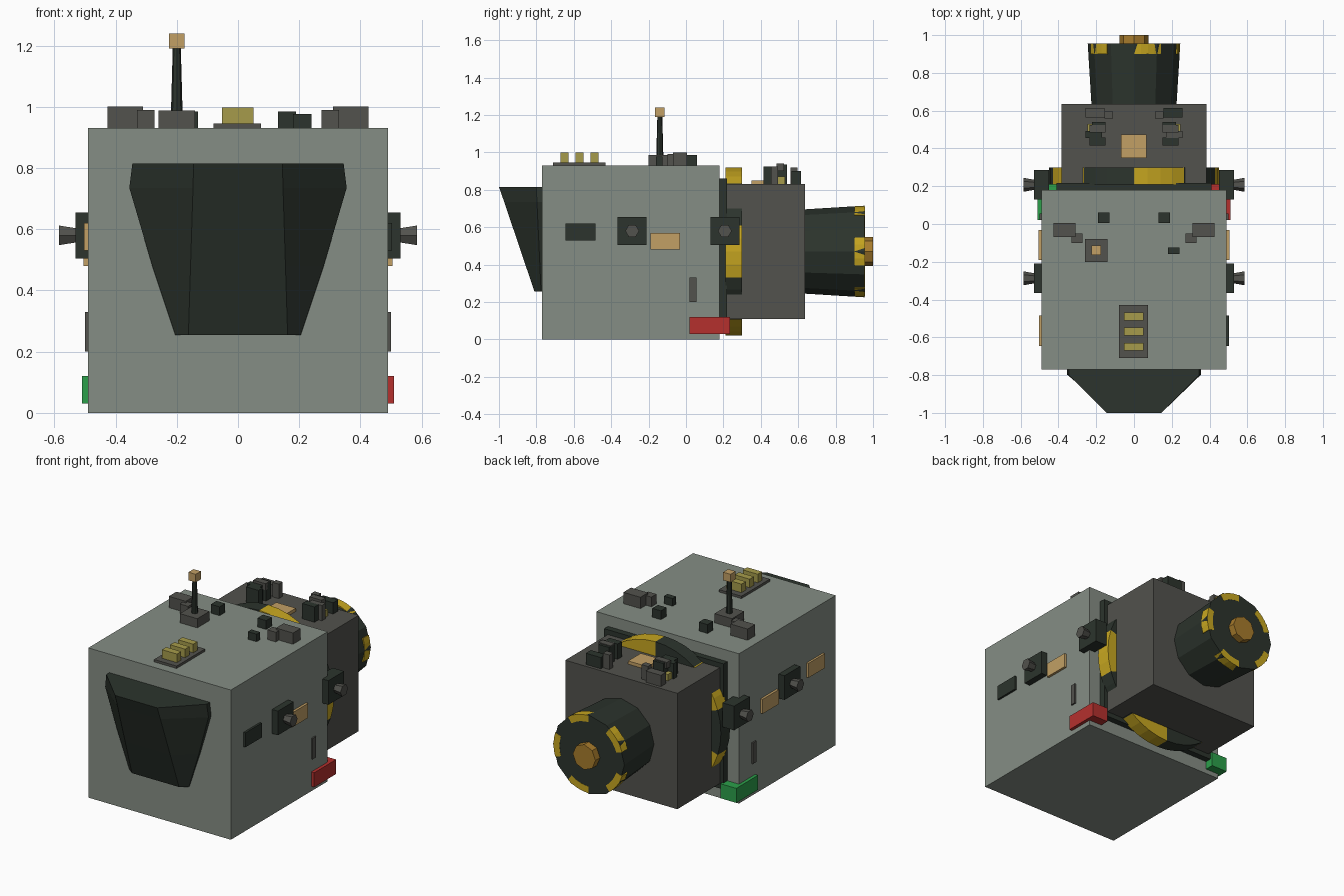
import bpy, bmesh, math
from mathutils import Matrix, Vector

if "Cube" in bpy.data.objects:
    bpy.data.objects.remove(bpy.data.objects["Cube"])


def material(name, r, g, b):
    m = bpy.data.materials.new(name)
    m.diffuse_color = (r, g, b, 1)
    m.use_nodes = True
    m.node_tree.nodes["Principled BSDF"].inputs["Base Color"].default_value = m.diffuse_color
    return m


HULL = material("hull_grey_green", .235, .27, .232)
DARK = material("dark_green", .025, .034, .026)
GREY = material("warm_grey", .085, .085, .075)
YELLOW = material("hazard_yellow", .58, .39, .015)
TAN = material("tan", .54, .35, .13)
OLIVE = material("olive_yellow", .38, .33, .07)
RED = material("red_light", .46, .03, .027)
GREEN = material("green_light", .025, .35, .07)
BRONZE = material("bronze", .39, .20, .025)


def finish(name, bm, mat):
    bmesh.ops.recalc_face_normals(bm, faces=bm.faces[:])
    me = bpy.data.meshes.new(name)
    bm.to_mesh(me)
    bm.free()
    me.materials.append(mat)
    ob = bpy.data.objects.new(name, me)
    bpy.context.collection.objects.link(ob)
    return ob


def box(name, x, y, z, mat):
    """Box from (low, high) pairs on each axis."""
    bm = bmesh.new()
    bmesh.ops.create_cube(bm, size=1)
    for v in bm.verts:
        v.co = Vector([(a + b) / 2 + c * (b - a) for (a, b), c in zip((x, y, z), v.co)])
    return finish(name, bm, mat)


def pair(name, x, y, z, mat, mat_left=None):
    """Box on the right side and its mirror on the left."""
    box(name + "_right", x, y, z, mat)
    box(name + "_left", (-x[1], -x[0]), y, z, mat_left or mat)


def frustum(name, start, end, r1, r2, sides, mat):
    a, b = Vector(start), Vector(end)
    bm = bmesh.new()
    rot = Vector((0, 0, 1)).rotation_difference(b - a).to_matrix().to_4x4()
    bmesh.ops.create_cone(bm, cap_ends=True, segments=sides, radius1=r1, radius2=r2,
                          depth=(b - a).length, matrix=Matrix.Translation((a + b) / 2) @ rot)
    return finish(name, bm, mat)


CZ = .47  # height of the engine axis


def arc(name, deg, r_in, r_out, y0, y1, mat, steps=4):
    """36 degree ring sector around the engine axis."""
    bm = bmesh.new()
    rows = []
    for i in range(steps + 1):
        t = math.radians(deg + 36 * i / steps)
        rows.append([bm.verts.new((r * math.cos(t), y, CZ + r * math.sin(t)))
                     for r, y in ((r_in, y0), (r_out, y0), (r_out, y1), (r_in, y1))])
    for p, q in zip(rows, rows[1:]):
        for k in range(4):
            bm.faces.new((p[k], p[(k + 1) % 4], q[(k + 1) % 4], q[k]))
    bm.faces.new(rows[0])
    bm.faces.new(rows[-1])
    return finish(name, bm, mat)


# main bodies
box("main_hull", (-.49, .49), (-.77, .18), (0, .93), HULL)
box("rear_hull", (-.385, .385), (.21, .635), (.11, .83), GREY)
box("collar", (-.41, .41), (.17, .218), (.08, .86), DARK)

# cockpit window: rings of (z, half width, front half width, front y, side y)
bm = bmesh.new()
rings = []
for z, w, fw, fy, sy in ((.815, .345, .145, -1, -.80), (.735, .355, .147, -.972, -.797),
                         (.48, .28, .155, -.886, -.785), (.255, .205, .162, -.81, -.775)):
    rings.append([bm.verts.new((x, y, z)) for x, y in
                  ((-w, -.76), (-w, sy), (-fw, fy), (fw, fy), (w, sy), (w, -.76))])
for p, q in zip(rings, rings[1:]):
    for k in range(6):
        bm.faces.new((p[k], p[(k + 1) % 6], q[(k + 1) % 6], q[k]))
bm.faces.new(rings[0])
bm.faces.new(rings[-1])
finish("cockpit_window", bm, DARK)

# striped coupling ring and engine
for i in range(10):
    start = -18 + 36 * i
    arc(f"coupling_ring_{i}", start, .33, .45, .21, .30, DARK if i % 2 else YELLOW)
    if i % 2 == 0:
        arc(f"engine_stripe_{i}", start, .20, .2415, .90, .956, YELLOW)
frustum("engine_bell", (0, .63, CZ), (0, .955, CZ), .225, .245, 12, DARK)
frustum("engine_exhaust", (0, .95, CZ), (0, 1, CZ), .078, .078, 8, BRONZE)

# side fittings
pair("front_panel", (.485, .503), (-.645, -.485), (.53, .62), DARK, TAN)
pair("middle_panel", (.485, .505), (-.19, -.032), (.48, .57), TAN)
pair("slot_panel", (.485, .499), (.02, .055), (.2, .33), GREY)
box("red_marker", (.4, .51), (.02, .235), (.03, .12), RED)
box("green_marker", (-.51, -.4), (.02, .235), (.03, .12), GREEN)
for label, y0, y1, x0 in (("front", -.365, -.21, .485), ("rear", .13, .285, .45)):
    pair(label + "_thruster", (x0, .53), (y0, y1), (.505, .655), DARK)
    yc = (y0 + y1) / 2
    for s, side in ((1, "right"), (-1, "left")):
        frustum(f"{label}_thruster_nozzle_{side}", (s * .525, yc, .58), (s * .585, yc, .58),
                .026, .037, 6, GREY)

# roof vents
box("vent_base", (-.08, .075), (-.71, -.43), (.92, .945), GREY)
for i in range(3):
    yc = -.65 + .08 * i
    box(f"vent_{i}", (-.053, .05), (yc - .021, yc + .021), (.94, .998), OLIVE)

# antenna
box("antenna_base", (-.26, -.14), (-.2, -.08), (.92, .987), GREY)
frustum("antenna_mast", (-.2, -.14, .98), (-.2, -.14, 1.2), .019, .013, 8, DARK)
box("antenna_tip", (-.225, -.175), (-.165, -.115), (1.19, 1.24), TAN)

# roof boxes
pair("roof_box", (.31, .427), (-.07, .005), (.92, 1), GREY)
pair("roof_box_small", (.273, .33), (-.1, -.05), (.92, .99), GREY)
pair("roof_cube", (.13, .19), (.005, .06), (.92, .985), DARK)
box("roof_block", (.18, .24), (-.16, -.125), (.92, .977), DARK)

# rear hull equipment
box("rear_hatch", (-.07, .065), (.35, .475), (.82, .85), TAN)
pair("rear_box", (.155, .258), (.565, .615), (.82, .9), DARK, GREY)
pair("rear_box_small", (.11, .155), (.558, .595), (.82, .92), GREY)
pair("rear_tall_block", (.15, .222), (.49, .54), (.82, .935), DARK)
pair("rear_lamp", (.215, .247), (.492, .53), (.82, .87), OLIVE)
pair("rear_mid_block", (.17, .258), (.455, .492), (.82, .925), GREY, DARK)
pair("rear_front_block", (.15, .235), (.415, .457), (.82, .925), DARK)
pair("rear_cap", (.15, .235), (.485, .525), (.9, .94), GREY)
